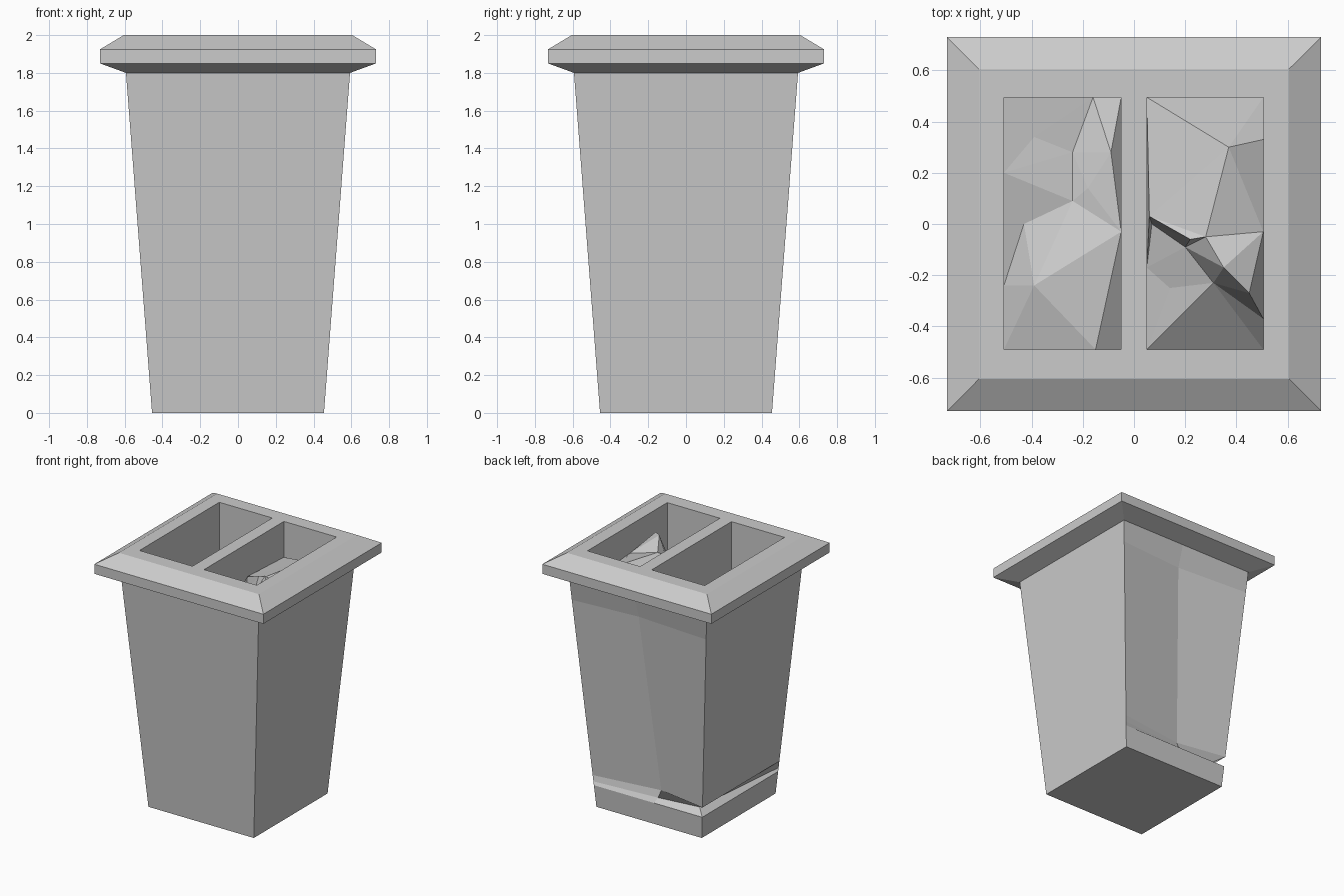
import bpy
import bmesh
from mathutils import Vector
from mathutils.geometry import delaunay_2d_cdt

if "Cube" in bpy.data.objects:
    bpy.data.objects.remove(bpy.data.objects["Cube"])

grey = bpy.data.materials.new("light_grey")
grey.use_nodes = True
grey.diffuse_color = (0.6, 0.6, 0.6, 1)
grey.node_tree.nodes["Principled BSDF"].inputs["Base Color"].default_value = (0.6, 0.6, 0.6, 1)


def finish(bm, name, solid=True):
    bmesh.ops.remove_doubles(bm, verts=bm.verts, dist=0.0005)
    if solid:
        bmesh.ops.recalc_face_normals(bm, faces=bm.faces)
    mesh = bpy.data.meshes.new(name)
    bm.to_mesh(mesh)
    bm.free()
    mesh.materials.append(grey)
    obj = bpy.data.objects.new(name, mesh)
    bpy.context.collection.objects.link(obj)
    return obj


def face(bm, points):
    return bm.faces.new([bm.verts.new(p) for p in points])


def skin(bm, rings):
    for low, high in zip(rings, rings[1:]):
        n = len(low)
        for i in range(n):
            j = (i + 1) % n
            face(bm, (low[i], low[j], high[j], high[i]))


def square(w, z):
    return [(-w, -w, z), (w, -w, z), (w, w, z), (-w, w, z)]


# Tapered body: each level gives height, back-centre shift, back-corner push
def body_ring(z, mid_x, dent, push):
    w = 0.455 + 0.0767 * z
    return [(-w, -w, z), (w, -w, z), (w, w, z),
            (mid_x, w - dent, z), (-w + push, w - push, z)]


bm = bmesh.new()
levels = [(0, 0, 0, 0), (0.17, -0.05, 0, 0), (0.2, -0.06, 0.04, 0.08),
          (0.25, -0.07, 0.07, 0), (1.63, 0.03, 0.04, 0), (1.8, 0.03, 0, 0)]
rings = [body_ring(*level) for level in levels]
skin(bm, rings)
face(bm, rings[0][::-1])
finish(bm, "bin_body")

# Bevelled rim with two open wells in its top
bm = bmesh.new()
skin(bm, [square(0.593, 1.8), square(0.73, 1.85), square(0.73, 1.925), square(0.605, 2)])
xs = [-0.605, -0.508, -0.05, 0.05, 0.505, 0.605]
ys = [-0.605, -0.49, 0.495, 0.605]
FLOOR = 1.25
for i, (x0, x1) in enumerate(zip(xs, xs[1:])):
    for j, (y0, y1) in enumerate(zip(ys, ys[1:])):
        top = [(x0, y0, 2), (x1, y0, 2), (x1, y1, 2), (x0, y1, 2)]
        if j == 1 and i in (1, 3):
            low = [(x, y, FLOOR) for x, y, z in top]
            skin(bm, [low, top])
            face(bm, low)
        else:
            face(bm, top)
finish(bm, "rim_and_wells")


# Crumpled rubbish: faceted sheets stretched over a few peaks
def rubbish(name, points):
    flat = [Vector(p[:2]) for p in points]
    verts, _, faces, origin, _, _ = delaunay_2d_cdt(flat, [], [], 0, 0.0001)
    bm = bmesh.new()
    for f in faces:
        face(bm, [(*verts[v], points[origin[v][0]][2]) for v in f])
    for f in bm.faces:
        f.normal_update()
        if f.normal.z < 0:
            f.normal_flip()
    finish(bm, name, False)


rubbish("rubbish_left", [
    (0.05, -0.49, 1.55), (0.505, -0.49, 1.5), (0.505, 0.495, 1.6), (0.05, 0.495, 1.72),
    (0.06, 0.03, 1.75), (0.22, -0.06, 1.83), (0.28, -0.05, 1.84), (0.35, -0.17, 1.91),
    (0.45, -0.27, 1.87), (0.505, -0.03, 1.78), (0.505, 0.33, 1.76), (0.37, 0.3, 1.85),
    (0.31, -0.23, 1.72), (0.2, -0.09, 1.7), (0.07, 0, 1.65), (0.14, -0.25, 1.62),
    (0.505, -0.37, 1.62), (0.05, -0.17, 1.6)])
rubbish("rubbish_right", [
    (-0.508, -0.49, 1.4), (-0.05, -0.49, 1.4), (-0.05, 0.495, 1.4), (-0.508, 0.495, 1.48),
    (-0.39, 0.34, 1.45), (-0.24, 0.28, 1.42), (-0.16, 0.495, 1.42), (-0.09, 0.28, 1.5),
    (-0.18, 0.14, 1.47), (-0.24, 0.09, 1.44), (-0.05, -0.03, 1.51), (-0.39, -0.24, 1.5),
    (-0.508, -0.24, 1.42), (-0.508, 0.2, 1.5), (-0.43, 0, 1.45), (-0.15, -0.49, 1.48)])
